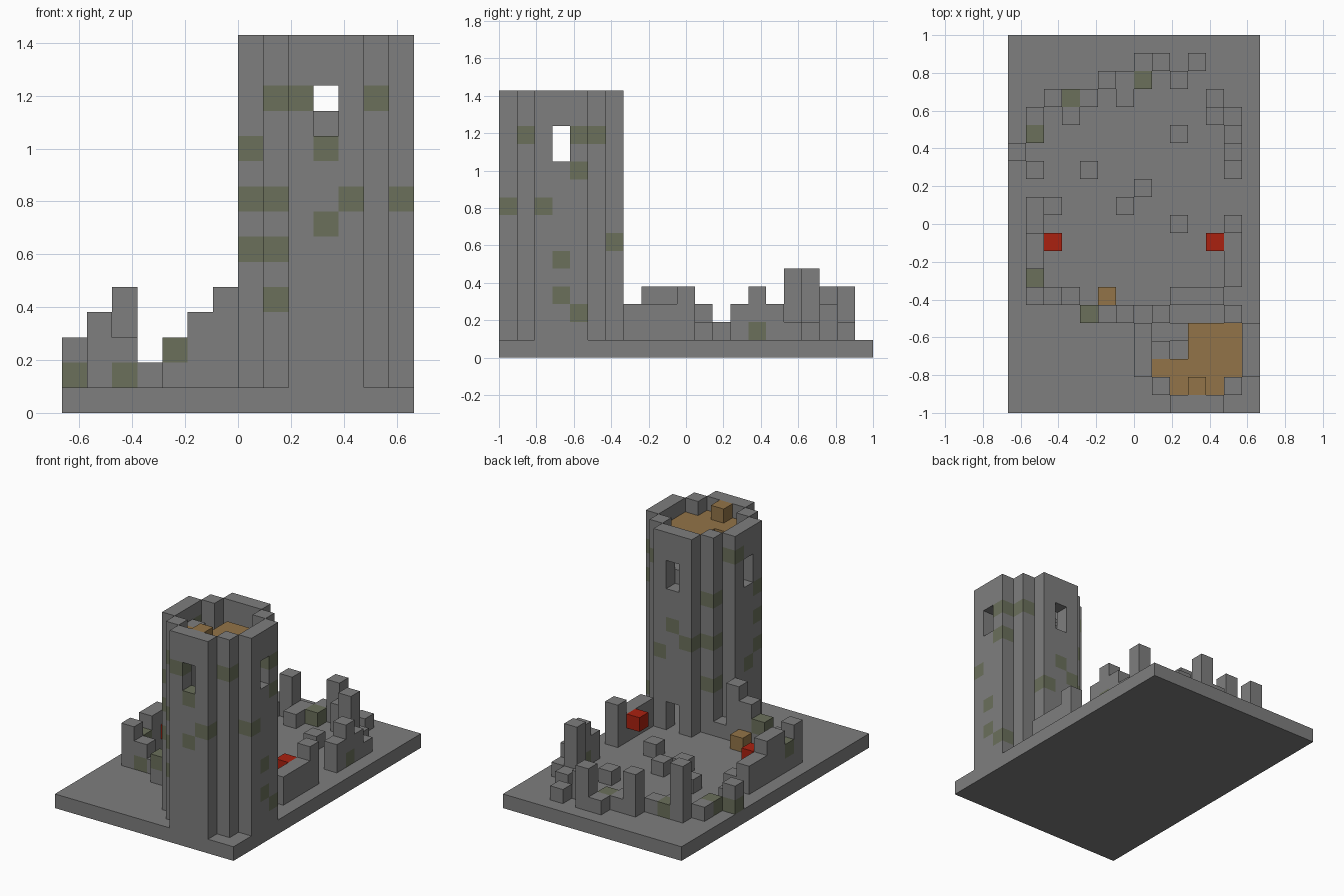
import bpy
import bmesh
from mathutils import Vector

if "Cube" in bpy.data.objects:
    bpy.data.objects.remove(bpy.data.objects["Cube"], do_unlink=True)

NX, NY = 14, 21          # footprint in blocks
U = 2 / NY               # size of one block
SIDES = [Vector(d) for d in ((1, 0, 0), (-1, 0, 0), (0, 1, 0),
                             (0, -1, 0), (0, 0, 1), (0, 0, -1))]


def material(name, rgb):
    mat = bpy.data.materials.new(name)
    mat.use_nodes = True
    mat.diffuse_color = (*rgb, 1)
    bsdf = next(n for n in mat.node_tree.nodes if n.type == "BSDF_PRINCIPLED")
    bsdf.inputs["Base Color"].default_value = (*rgb, 1)
    return mat


STONE = material("grey stone", (0.21, 0.21, 0.21))
MOSS = material("mossy stone", (0.145, 0.16, 0.105))
WOOD = material("brown wood", (0.29, 0.175, 0.065))
RED = material("red lamp", (0.40, 0.015, 0.005))


def point(v):
    return Vector((v.x - NX / 2, v.y - NY / 2, v.z)) * U


def build(name, cells, mat, mossy=()):
    """Make one object from unit blocks, leaving out the faces inside it."""
    bm = bmesh.new()
    cells = set(cells)
    for cell in cells:
        centre = Vector(cell) + Vector((0.5, 0.5, 0.5))
        for n in SIDES:
            beside = tuple(int(a + b) for a, b in zip(cell, n))
            if beside in cells or beside[2] < 1:
                continue
            a = Vector((n.y, n.z, n.x))
            b = n.cross(a)
            ring = ((-1, -1), (1, -1), (1, 1), (-1, 1))
            face = bm.faces.new([bm.verts.new(point(centre + (n + a * s + b * t) / 2))
                                 for s, t in ring])
            face.material_index = int(cell in mossy)
    bmesh.ops.remove_doubles(bm, verts=bm.verts, dist=U / 100)
    mesh = bpy.data.meshes.new(name)
    bm.to_mesh(mesh)
    bm.free()
    mesh.materials.append(mat)
    if mossy:
        mesh.materials.append(MOSS)
    obj = bpy.data.objects.new(name, mesh)
    bpy.context.collection.objects.link(obj)


def columns(spec):
    return [(i, j, k) for i, j, top in spec for k in range(1, top)]


# Ground slab
bpy.ops.mesh.primitive_cube_add(size=1, location=(0, 0, U / 2))
slab = bpy.context.object
slab.name = "ground_slab"
slab.scale = (NX * U, NY * U, U)
slab.data.materials.append(STONE)

# Round tower: a ring of blocks about its centre, with windows and a door
CX, CY, TOP = 10, 3, 15
ring = [(CX + a, CY + b) for a in range(-3, 4) for b in range(-3, 4)
        if (max(abs(a), abs(b)) == 3 and min(abs(a), abs(b)) < 2)
        or abs(a) == abs(b) == 2]
tower = set(columns((i, j, TOP) for i, j in ring))
for k in (11, 12):
    tower -= {(CX, CY - 3, k), (CX, CY + 3, k), (CX - 3, CY, k), (CX + 3, CY, k)}
tower -= {(CX, CY + 3, k) for k in (1, 2)}

tower_moss = {
    (8, 1, 12), (9, 0, 12), (12, 1, 12), (7, 2, 10), (10, 0, 10), (7, 2, 8),
    (8, 1, 8), (11, 0, 8), (13, 2, 8), (10, 0, 7), (7, 2, 6), (8, 1, 6),
    (8, 1, 4), (13, 4, 12), (12, 5, 12), (13, 4, 10), (11, 6, 6), (13, 3, 5),
    (13, 3, 3), (13, 4, 2), (7, 4, 13), (8, 5, 10), (8, 5, 7), (8, 5, 4),
    (10, 6, 8), (9, 6, 7), (7, 3, 5)}
build("tower_wall", tower, STONE, tower_moss)

# Broken wooden floor near the tower top, with a crate on it
floor = [(i, CY - 2) for i in range(9, 12)] + [(i, CY - 1) for i in range(8, 13)]
floor += [(i, j) for i in range(10, 13) for j in (CY, CY + 1)]
build("tower_floor", [(i, j, 13) for i, j in floor], WOOD)
build("tower_crate", [(CX, CY - 2, 14)], WOOD)

# Stone steps winding down inside the tower
flight = [[(8, 3)], [(8, 4), (9, 4)], [(9, 5), (10, 5), (11, 5)],
          [(12, 4), (12, 3)], [(12, 2), (11, 1)], [(10, 1), (9, 1), (8, 2)]]
build("tower_steps", [(i, j, 13 - n) for n in range(12)
                      for i, j in flight[n % len(flight)]], STONE)

# Ruined wall around the yard: column, row, top level
wall = [
    (1, 6, 4), (2, 6, 3), (3, 6, 2), (4, 5, 3), (5, 5, 4), (6, 5, 5), (7, 5, 2),
    (1, 7, 3), (1, 8, 4), (1, 9, 4), (1, 10, 3), (1, 11, 3), (1, 13, 2),
    (1, 15, 2), (1, 16, 2), (2, 17, 5), (3, 17, 2), (4, 17, 2), (5, 18, 4),
    (6, 18, 2), (7, 19, 2), (8, 19, 4), (9, 18, 3), (11, 17, 2), (11, 16, 5),
    (12, 16, 2), (12, 15, 3), (12, 14, 4), (12, 13, 3), (12, 10, 4),
    (12, 9, 3), (12, 8, 3), (12, 7, 3)]
wall_moss = {(2, 6, 1), (4, 5, 2), (1, 7, 2), (1, 15, 1), (3, 17, 1), (12, 14, 1)}
build("ruined_wall", columns(wall), STONE, wall_moss)

# Loose fallen blocks
rubble = [(0, 14, 3), (2, 11, 2), (3, 16, 2), (6, 17, 2), (7, 18, 2), (10, 19, 2),
          (4, 13, 2), (7, 12, 2), (6, 11, 2), (9, 10, 2), (9, 15, 2)]
build("fallen_blocks", columns(rubble), STONE, {(0, 14, 1), (7, 18, 1)})

# Yard crate and the two lamps hung on the walls
build("yard_crate", [(5, 6, 1)], WOOD)
for name, i in (("right_lamp", 2), ("left_lamp", 11)):
    build(name, [(i, 9, 2)], RED)
